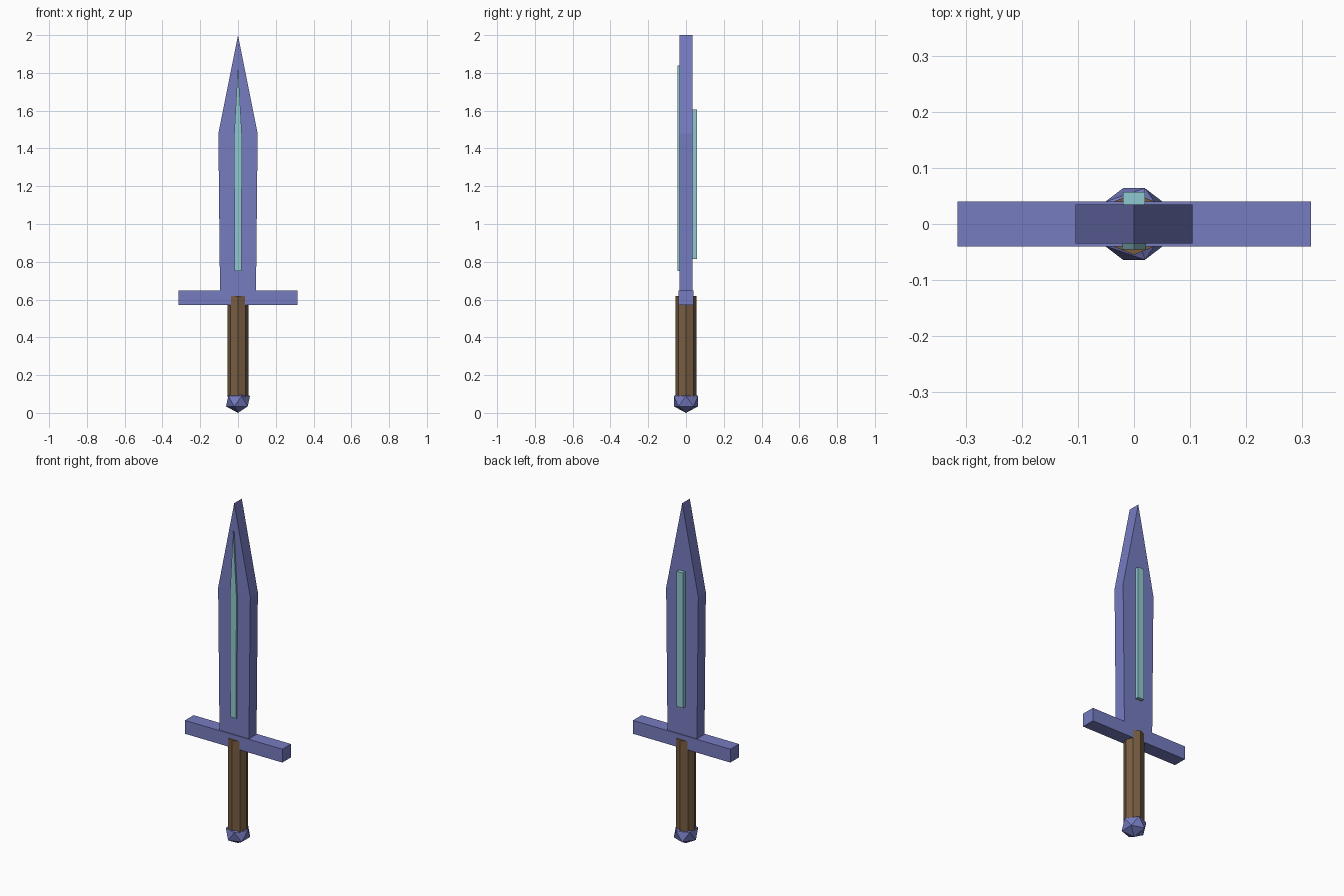
import bpy
import bmesh
from mathutils import Matrix

if "Cube" in bpy.data.objects:
    bpy.data.objects.remove(bpy.data.objects["Cube"])


def material(name, rgb):
    m = bpy.data.materials.new(name)
    m.diffuse_color = (*rgb, 1)
    m.use_nodes = True
    m.node_tree.nodes["Principled BSDF"].inputs["Base Color"].default_value = m.diffuse_color
    return m


STEEL = material("blue_steel", (0.18, 0.20, 0.53))
WOOD = material("brown_grip", (0.19, 0.11, 0.055))
INLAY = material("cyan_inlay", (0.28, 0.58, 0.64))


def finish(name, bm, mat):
    bmesh.ops.recalc_face_normals(bm, faces=bm.faces)
    mesh = bpy.data.meshes.new(name)
    bm.to_mesh(mesh)
    bm.free()
    mesh.materials.append(mat)
    obj = bpy.data.objects.new(name, mesh)
    bpy.context.collection.objects.link(obj)
    return obj


def slab(name, half, y0, y1, mat):
    """Mirror a half outline (x, z) across x = 0 and extrude it along y."""
    outline = half + [(-x, z) for x, z in reversed(half) if x > 0]
    bm = bmesh.new()
    face = bm.faces.new([bm.verts.new((x, y0, z)) for x, z in outline])
    new = bmesh.ops.extrude_face_region(bm, geom=[face])["geom"]
    verts = [v for v in new if isinstance(v, bmesh.types.BMVert)]
    bmesh.ops.translate(bm, verts=verts, vec=(0, y1 - y0, 0))
    # Keep the starting cap so the slab is closed
    if not face.is_valid:
        bm.faces.new([v for v in bm.verts if v not in verts])
    return finish(name, bm, mat)


# Blade and crossguard
slab("blade", [(0.095, 0.62), (0.104, 1.48), (0, 2.0)], -0.035, 0.035, STEEL)
slab("crossguard", [(0.315, 0.57), (0.315, 0.648)], -0.04, 0.04, STEEL)

# Pointed front inlay and plain back inlay
slab("front_inlay", [(0.018, 0.75), (0.021, 1.46), (0, 1.84)], -0.045, -0.03, INLAY)
slab("back_inlay", [(0.02, 0.815), (0.02, 1.605)], 0.03, 0.057, INLAY)

# Octagonal grip
bm = bmesh.new()
bmesh.ops.create_cone(bm, cap_ends=True, segments=8, radius1=0.055, radius2=0.055,
                      depth=0.535, matrix=Matrix.Translation((0, 0, 0.3525)))
finish("grip", bm, WOOD)

# Faceted pommel
bm = bmesh.new()
bmesh.ops.create_icosphere(bm, subdivisions=1, radius=1)
bmesh.ops.scale(bm, verts=bm.verts, vec=(0.071, 0.075, 0.062))
bmesh.ops.translate(bm, verts=bm.verts, vec=(0, 0, 0.062))
finish("pommel", bm, STEEL)
